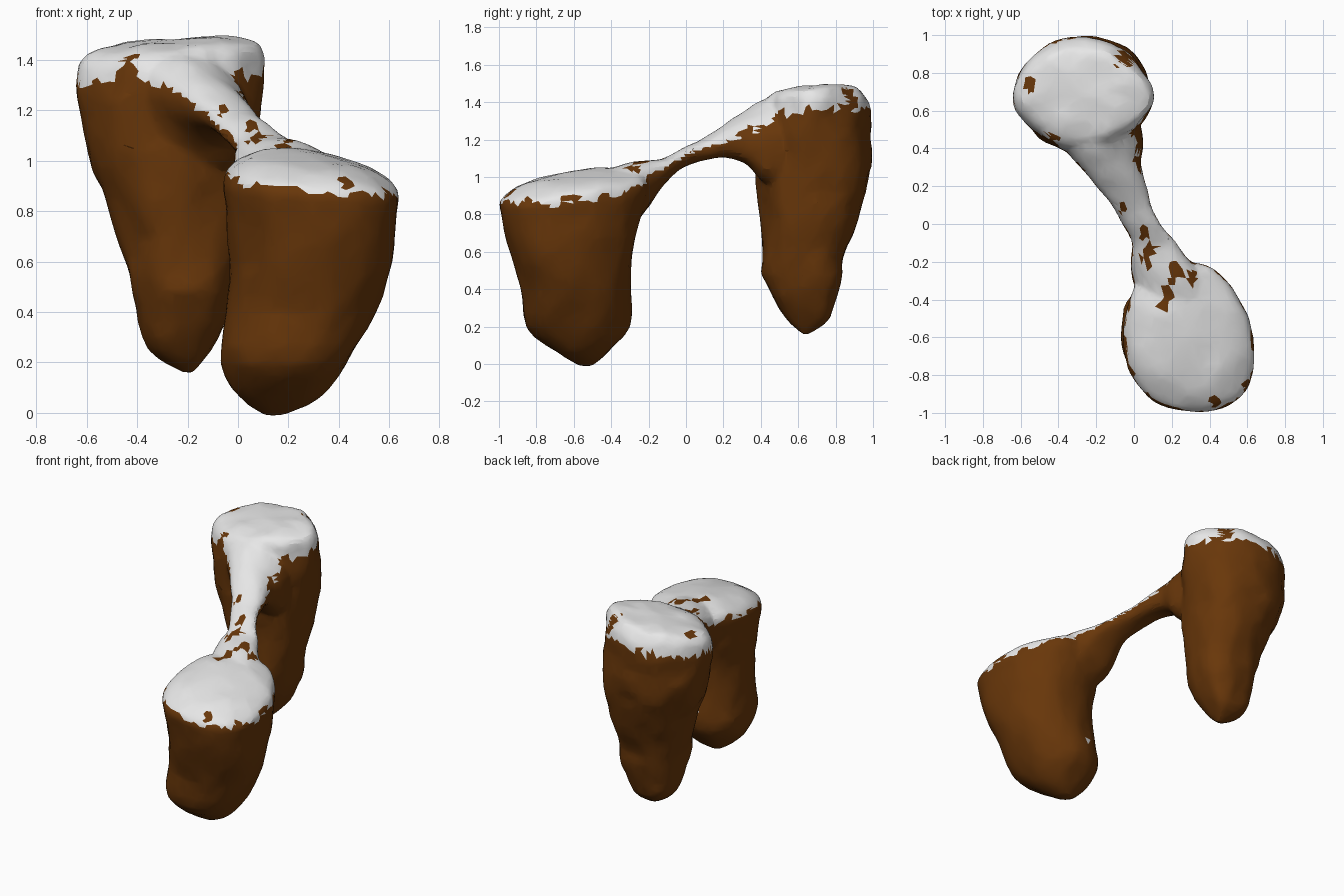
import bpy, bmesh, math
from mathutils import Vector, noise

cube = bpy.data.objects.get("Cube")
if cube:
    bpy.data.objects.remove(cube, do_unlink=True)


def flat_material(name, colour):
    mat = bpy.data.materials.new(name)
    mat.use_nodes = True
    mat.diffuse_color = colour
    bsdf = mat.node_tree.nodes["Principled BSDF"]
    bsdf.inputs["Base Color"].default_value = colour
    bsdf.inputs["Roughness"].default_value = 0.9
    return mat


ROCK = flat_material("brown rock", (0.14, 0.038, 0.003, 1))
SNOW = flat_material("white snow", (0.8, 0.8, 0.8, 1))

# Bare spots in the snow: x, y, radius
BARE = [(-0.56, 0.75, 0.04), (-0.45, 0.42, 0.05), (-0.05, 0.87, 0.04), (0.03, 0.32, 0.03),
        (0.05, -0.07, 0.03), (0.07, -0.12, 0.035), (0.08, -0.17, 0.035), (0.08, -0.22, 0.03),
        (0.21, -0.23, 0.035), (0.25, -0.26, 0.035), (0.3, -0.28, 0.03), (0.2, -0.3, 0.03),
        (0.18, -0.36, 0.03), (0.17, -0.42, 0.03), (-0.06, 0.08, 0.025),
        (0.6, -0.85, 0.035), (0.43, -0.94, 0.035)]

terrain = bmesh.new()


def smooth_rows(rows, steps=3):
    """Catmull-Rom resampling of a list of section rows."""
    out = []
    pts = [Vector(r) for r in rows]
    for i in range(len(pts) - 1):
        p0, p1, p2 = pts[max(i - 1, 0)], pts[i], pts[i + 1]
        p3 = pts[min(i + 2, len(pts) - 1)]
        for s in range(steps):
            t = s / steps
            out.append((p1 * 2 + (p2 - p0) * t + (p0 * 2 - p1 * 5 + p2 * 4 - p3) * t ** 2
                        + (p1 * 3 - p0 - p2 * 3 + p3) * t ** 3) / 2)
    return out + [pts[-1]]


def loft(rows, place, corners=(), sides=48, power=2.3, rough=0.013):
    """Skin rounded sections (position, a min, a max, b min, b max).
    Corners (degrees, amount at start, amount at end) fill out or cut the outline."""
    rings = []
    for t, a0, a1, b0, b1 in smooth_rows(rows):
        ring = []
        along = (t - rows[0][0]) / (rows[-1][0] - rows[0][0])
        for k in range(sides):
            ang = math.tau * k / sides
            c, s = math.cos(ang), math.sin(ang)
            grow = 1 + sum((first + (last - first) * along)
                           * max(0, math.cos(ang - math.radians(deg))) ** 6
                           for deg, first, last in corners)
            a = (a0 + a1) / 2 + (a1 - a0) / 2 * grow * math.copysign(abs(c) ** (2 / power), c)
            b = (b0 + b1) / 2 + (b1 - b0) / 2 * grow * math.copysign(abs(s) ** (2 / power), s)
            p = place(a, b, t)
            amount = rough * min(1, (a1 - a0) * 3)
            p += noise.noise_vector(p * 6) * amount + noise.noise_vector(p * 14) * amount * 0.5
            ring.append(terrain.verts.new(p))
        rings.append(ring)
    faces = [terrain.faces.new(rings[0]), terrain.faces.new(rings[-1])]
    for low, high in zip(rings, rings[1:]):
        for k in range(sides):
            n = (k + 1) % sides
            faces.append(terrain.faces.new((low[k], low[n], high[n], high[k])))
    bmesh.ops.recalc_face_normals(terrain, faces=faces)


def lean(x, y, centre, slope):
    return (x - centre[0]) * slope[0] + (y - centre[1]) * slope[1]


def island(rows, tilt, **options):
    """Pillar of stacked sections whose top leans along the given tilt."""
    top = rows[-1][0]
    loft(rows, lambda x, y, z: Vector((x, y, z + lean(x, y, *tilt) * max(0, z / top * 2 - 1))),
         **options)


FRONT_TILT = ((0.29, -0.6), (-0.1, 0.13))
BACK_TILT = ((-0.27, 0.68), (0.06, 0.07))

# Lower island at the front: z, x min, x max, y min, y max
island([
    (-0.01, 0.11, 0.18, -0.57, -0.5),
    (0.06, 0.01, 0.33, -0.69, -0.41),
    (0.2, -0.07, 0.43, -0.85, -0.3),
    (0.4, -0.05, 0.54, -0.88, -0.3),
    (0.6, -0.035, 0.61, -0.94, -0.28),
    (0.8, -0.055, 0.63, -0.98, -0.23),
    (0.9, -0.06, 0.635, -1.0, -0.2),
    (0.96, -0.02, 0.59, -0.95, -0.22),
    (1.01, 0.09, 0.47, -0.82, -0.36),
    (1.03, 0.26, 0.3, -0.62, -0.58)],
    FRONT_TILT, corners=[(-40, 0.06, 0.07), (38, 0, -0.13), (-135, -0.03, -0.06)])

# Taller island at the back, more rugged
island([
    (0.16, -0.22, -0.18, 0.62, 0.66),
    (0.25, -0.35, -0.12, 0.53, 0.77),
    (0.42, -0.41, -0.04, 0.43, 0.81),
    (0.62, -0.45, 0.0, 0.41, 0.85),
    (0.85, -0.52, 0.05, 0.39, 0.94),
    (1.05, -0.6, 0.08, 0.37, 0.99),
    (1.25, -0.64, 0.1, 0.37, 0.99),
    (1.37, -0.64, 0.11, 0.39, 0.98),
    (1.43, -0.62, 0.1, 0.42, 0.95),
    (1.465, -0.55, 0.05, 0.48, 0.9),
    (1.48, -0.29, -0.25, 0.66, 0.7)],
    BACK_TILT, power=2.2, rough=0.02,
    corners=[(40, 0.28, -0.14), (-140, 0, -0.08), (-45, 0.1, -0.13), (135, 0.08, -0.05)])

# Natural arch joining the islands: y, x min, x max, z min, z max
loft([
    (-0.46, 0.06, 0.44, 0.75, 1.03),
    (-0.32, 0.0, 0.4, 0.72, 1.07),
    (-0.2, -0.02, 0.31, 0.84, 1.09),
    (-0.1, -0.01, 0.22, 0.98, 1.11),
    (0, -0.06, 0.14, 1.06, 1.16),
    (0.1, -0.12, 0.09, 1.1, 1.22),
    (0.2, -0.2, 0.06, 1.11, 1.28),
    (0.32, -0.3, 0.04, 1.07, 1.34),
    (0.42, -0.38, 0.05, 0.96, 1.39),
    (0.56, -0.4, 0.03, 0.9, 1.42)],
    lambda x, z, y: Vector((x, y, z - 0.25 * (x + 0.1) * min(1, max(0, y * 3)))), sides=32)

# Fuse the parts into one rock and thin it to irregular facets
mesh = bpy.data.meshes.new("rock")
terrain.to_mesh(mesh)
terrain.free()
rock = bpy.data.objects.new("snowy_rock_arch", mesh)
bpy.context.collection.objects.link(rock)
remesh = rock.modifiers.new("fuse", 'REMESH')
remesh.mode = 'VOXEL'
remesh.voxel_size = 0.018
soften = rock.modifiers.new("soften", 'SMOOTH')
soften.iterations = 3
thin = rock.modifiers.new("thin", 'DECIMATE')
thin.ratio = 0.2
graph = bpy.context.evaluated_depsgraph_get()
fused = bpy.data.meshes.new_from_object(rock.evaluated_get(graph))
rock.modifiers.clear()
rock.data = fused
bpy.data.meshes.remove(mesh)


def is_snow(p, normal):
    if normal.z > 0 and any(math.hypot(p.x - x, p.y - y) < r * (1 + noise.noise(p * 25))
                            for x, y, r in BARE):
        return False
    ragged = 0.06 * noise.noise(p * 16)
    if normal.z > 0.6:
        return True
    if p.y < -0.3:
        return p.z - lean(p.x, p.y, FRONT_TILT[0], (-0.1, 0.07)) > 0.91 + ragged
    if p.y > 0.38:
        return p.z - lean(p.x, p.y, *BACK_TILT) > 1.335 + ragged
    return normal.z > 0.25 + ragged * 6


# Snow on the tops, bare rock below
fused.materials.clear()
fused.materials.append(ROCK)
fused.materials.append(SNOW)
for face in fused.polygons:
    face.material_index = int(is_snow(face.center, face.normal))
bpy.ops.object.select_all(action='DESELECT')
rock.select_set(True)
bpy.context.view_layer.objects.active = rock
bpy.ops.object.shade_smooth_by_angle(angle=math.radians(15))
